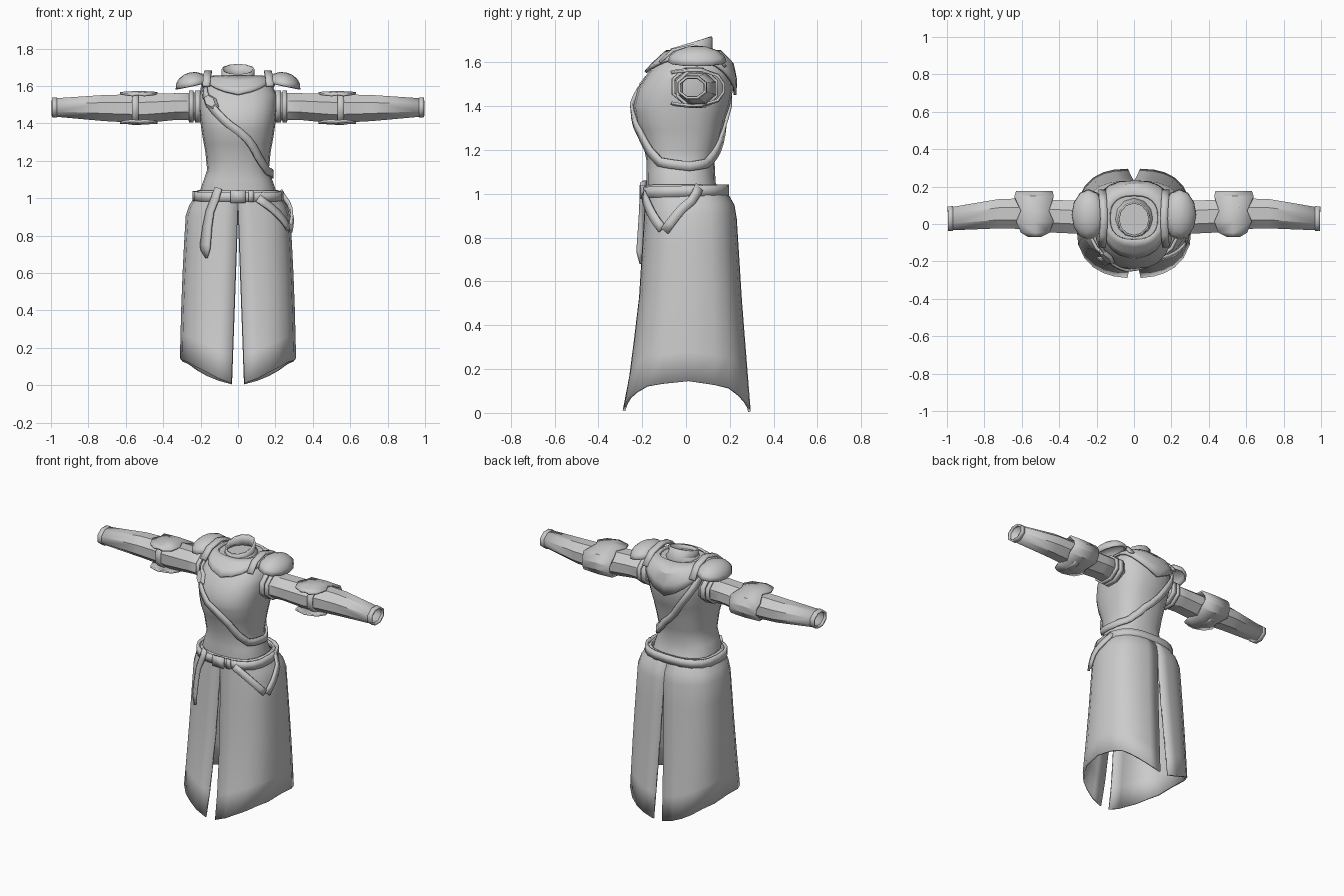
import bpy, bmesh
from math import sin, cos, radians, pi, copysign
from mathutils import Vector, Matrix

cube = bpy.data.objects.get("Cube")
if cube:
    bpy.data.objects.remove(cube)

grey = bpy.data.materials.new("plain grey")
grey.use_nodes = True
grey.diffuse_color = (0.6, 0.6, 0.6, 1)
grey.node_tree.nodes["Principled BSDF"].inputs["Base Color"].default_value = (0.6, 0.6, 0.6, 1)


def finish(name, bm, thick=0, mirror=False, angle=32):
    """Turn a bmesh into a shaded object with optional thickness and x mirror."""
    bmesh.ops.recalc_face_normals(bm, faces=bm.faces)
    mesh = bpy.data.meshes.new(name)
    bm.to_mesh(mesh)
    bm.free()
    mesh.materials.append(grey)
    ob = bpy.data.objects.new(name, mesh)
    bpy.context.collection.objects.link(ob)
    bpy.ops.object.select_all(action='DESELECT')
    ob.select_set(True)
    bpy.context.view_layer.objects.active = ob
    bpy.ops.object.shade_smooth_by_angle(angle=radians(angle))
    if thick:
        mod = ob.modifiers.new("thickness", 'SOLIDIFY')
        mod.thickness, mod.offset = thick, 0
    if mirror:
        mod = ob.modifiers.new("mirror", 'MIRROR')
        mod.use_mirror_merge = False
    return ob


def loft(rows, closed=True, caps=(False, False)):
    """Skin rows of points; closed joins each row end to end."""
    bm = bmesh.new()
    grid = [[bm.verts.new(p) for p in row] for row in rows]
    n = len(grid[0])
    for lo, hi in zip(grid, grid[1:]):
        for i in range(n if closed else n - 1):
            j = (i + 1) % n
            bm.faces.new((lo[i], lo[j], hi[j], hi[i]))
    for cap, row in zip(caps, (grid[0], grid[-1])):
        if cap:
            bm.faces.new(row)
    return bm


def lerp(table, t):
    """Interpolate the rows of a table by their first column."""
    t = min(max(t, table[0][0]), table[-1][0])
    for a, b in zip(table, table[1:]):
        if t <= b[0]:
            f = (t - a[0]) / (b[0] - a[0])
            return [u + (v - u) * f for u, v in zip(a[1:], b[1:])]


def surface(table, power):
    """Body surface: angle 0 is the front, 90 the +x side; columns z, half width, front y, back y."""
    def point(a, z, out=0):
        hw, yf, yb = lerp(table, z)
        s, c = sin(radians(a)), cos(radians(a))
        return Vector(((hw + out) * copysign(abs(s) ** power, s),
                       (yf + yb) / 2 - ((yb - yf) / 2 + out) * copysign(abs(c) ** power, c), z))
    return point


def ribbon(name, pts, width, centre, axis=2, closed=False, thick=0.014, mirror=False):
    """Flat strap along points, facing away from an axis through centre."""
    n, rows = len(pts), []
    widths = width if isinstance(width, list) else [width] * n
    for i, p in enumerate(pts):
        a = pts[(i - 1) % n] if closed or i else p
        b = pts[(i + 1) % n] if closed or i < n - 1 else p
        normal = p - Vector(centre)
        normal[axis] = 0
        side = (b - a).cross(normal).normalized() * widths[i] / 2
        rows.append((p - side, p + side))
    if closed:
        rows.append(rows[0])
    bm = loft(rows, closed=False)
    bmesh.ops.remove_doubles(bm, verts=bm.verts, dist=0.0005)
    return finish(name, bm, thick, mirror)


# Bodice
torso = surface([(1.0, .205, -.18, .16), (1.05, .2, -.18, .135), (1.15, .165, -.18, .13),
                 (1.25, .175, -.2, .155), (1.33, .19, -.228, .175), (1.4, .2, -.24, .2),
                 (1.48, .21, -.22, .215), (1.55, .21, -.175, .21), (1.6, .185, -.13, .195),
                 (1.64, .14, -.085, .16), (1.66, .09, -.06, .12)], .8)
levels = [1.0, 1.05, 1.1, 1.15, 1.2, 1.25, 1.29, 1.33, 1.37, 1.4, 1.44, 1.48, 1.52, 1.55, 1.6, 1.64]
ring = range(0, 360, 18)
finish("bodice", loft([[torso(a, z) for a in ring] for z in levels], caps=(True, True)))

# Standing collar, tilted up at the back
collar = []
for r, z, tilt in ((.115, 1.615, 0), (.085, 1.65, .15), (.083, 1.69, .33)):
    collar.append([(r * cos(radians(a)), .025 + 1.08 * r * sin(radians(a)),
                    z + tilt * r * sin(radians(a))) for a in range(0, 360, 30)])
finish("collar", loft(collar), .01)

# Mantle with a point at the front and a deeper one at the back
mantle_edge = [(0, 1.555), (45, 1.605), (90, 1.615), (125, 1.58), (180, 1.45)]
mantle = []
for f in (0, .35, .7, 1):
    row = []
    for a in range(0, 360, 15):
        low = lerp(mantle_edge, min(a, 360 - a))[0]
        row.append(torso(a, low + (1.65 - low) * f, .014))
    mantle.append(row)
finish("mantle", loft(mantle), .014)

# Diagonal chest strap with a diamond buckle
sash = [(-60, 1.6), (-38, 1.5), (0, 1.36), (20, 1.275), (35, 1.205), (60, 1.145), (100, 1.125),
        (135, 1.14), (160, 1.2), (180, 1.28), (205, 1.42), (235, 1.56), (262, 1.63), (300, 1.6)]
ribbon("chest_strap", [torso(a, lerp(sash, a)[0], .01) for a in range(-60, 300, 10)],
       .042, (0, 0, 0), closed=True)
bm = bmesh.new()
bmesh.ops.create_cone(bm, segments=6, radius1=.05, radius2=.035, depth=.02, cap_ends=True,
                      matrix=Matrix.Translation(torso(-36, 1.515, .016))
                      @ Matrix.Rotation(radians(-28), 4, 'Z') @ Matrix.Rotation(radians(62), 4, 'X')
                      @ Matrix.Rotation(radians(-42), 4, 'Z') @ Matrix.Diagonal((1.3, .7, 1, 1)))
finish("strap_buckle", bm)

# Long skirt split at the front and back
hip = surface([(.0, .308, -.285, .29), (.15, .305, -.255, .278), (.5, .295, -.21, .25),
               (.9, .275, -.185, .225), (.95, .262, -.182, .215), (1.0, .228, -.18, .185),
               (1.04, .208, -.178, .165)], .75)
hem = [(0, .01), (20, .065), (50, .12), (90, .145), (130, .11), (152, .06), (180, .005)]
panel = []
for t in (0, .15, .3, .5, .7, .85, .91, .96, 1):
    row = []
    for a in (0, 10, 22, 36, 52, 70, 90, 110, 128, 144, 158, 170, 180):
        z = lerp(hem, a)[0]
        z += (1.04 - z) * t
        p = hip(a, z)
        gap = .036 * max(0, (.97 if a < 90 else .9) - z)
        p.x = gap + abs(p.x) * (1 - gap / .3)
        row.append(p)
    panel.append(row)
finish("skirt_panel", loft(panel, closed=False), .012, mirror=True)

# Belt, buckle and hanging straps
ribbon("belt", [hip(a, 1.012 - .006 * cos(radians(a)), .012) for a in ring], .05, (0, 0, 0),
       closed=True, thick=.018)
ribbon("belt_buckle", [hip(a, 1.008, .024) for a in (-5, 0, 5)], .066, (0, 0, 0), thick=.016)
ribbon("belt_loop", [hip(a, 1.01, .022) for a in (8, 14)], .06, (0, 0, 0))
ribbon("hanging_strap", [hip(a, z, .026) for a, z in
       ((-20, 1.055), (-22, 1.0), (-24, .93), (-26, .85), (-28, .75), (-27.5, .725), (-26, .68))],
       [.04, .045, .048, .055, .066, .058, .004], (0, 0, 0))
drops = {"side_strap_front": (19, 62, 1.0, .84), "side_strap_back": (66, 104, .83, 1.035)}
for name, (a0, a1, z0, z1) in drops.items():
    ribbon(name, [hip(a0 + (a1 - a0) * i / 6, z0 + (z1 - z0) * i / 6, .02) for i in range(7)],
           .042, (0, 0, 0))

# Sleeves: columns x, centre y, centre z, radius y, radius z
sleeve = [(.16, .035, 1.49, .095, .078), (.33, .037, 1.49, .09, .072), (.5, .045, 1.48, .09, .08),
          (.6, .055, 1.48, .083, .075), (.72, .055, 1.482, .08, .07), (.98, .028, 1.485, .062, .048)]


def arm_ring(x, out=0, steps=8):
    cy, cz, ry, rz = lerp(sleeve, x)
    angles = [2 * pi * (i + .5) / steps for i in range(steps)]
    return [Vector((x, cy + (ry + out) * cos(a), cz + (rz + out) * sin(a))) for a in angles]


finish("sleeve", loft([arm_ring(s[0]) for s in sleeve]), .01, True)
finish("sleeve_rim", loft([arm_ring(.968, .004), arm_ring(.995, .002)]), .012, True)

# Bands round the upper arm and elbow
for name, x, width in (("armhole_band", .215, .03), ("upper_arm_band", .25, .022),
                       ("elbow_strap", .55, .036)):
    pts = arm_ring(x, .01)
    ribbon(name, pts, width, (0, .045, 1.485), axis=0, closed=True, mirror=True)

# Elbow guard wrapping the back of the arm: columns y, z offset, inner x, outer x
half = [(-.068, .072, .5, .565), (-.045, .078, .45, .605), (.015, .085, .43, .63),
        (.07, .085, .455, .605), (.145, .06, .43, .64), (.172, .02, .435, .63)]
half += [(y, -dz, x0, x1) for y, dz, x0, x1 in reversed(half)]
finish("elbow_guard", loft([((x0, y, 1.483 + dz * .93), ((x0 + x1) / 2, y, 1.483 + dz),
                             (x1, y, 1.483 + dz * .93)) for y, dz, x0, x1 in half],
                           closed=False), .012, True)

# Shoulder guards: tilted half domes
bm = bmesh.new()
bmesh.ops.create_uvsphere(bm, u_segments=12, v_segments=8, radius=1)
bmesh.ops.delete(bm, geom=[v for v in bm.verts if v.co.z < -.1], context='VERTS')
bmesh.ops.transform(bm, verts=bm.verts, matrix=Matrix.Translation((.242, .05, 1.6))
                    @ Matrix.Rotation(radians(12), 4, 'Y') @ Matrix.Diagonal((.087, .13, .068, 1)))
finish("shoulder_guard", bm, .012, True)

# Raised shoulder straps beside the collar
ribbon("shoulder_strap", [Vector(p) for p in ((.17, -.12, 1.6), (.165, -.06, 1.655), (.16, .03, 1.675),
       (.165, .12, 1.65), (.17, .18, 1.58))], .04, (0, .04, 1.45), axis=0, mirror=True)
